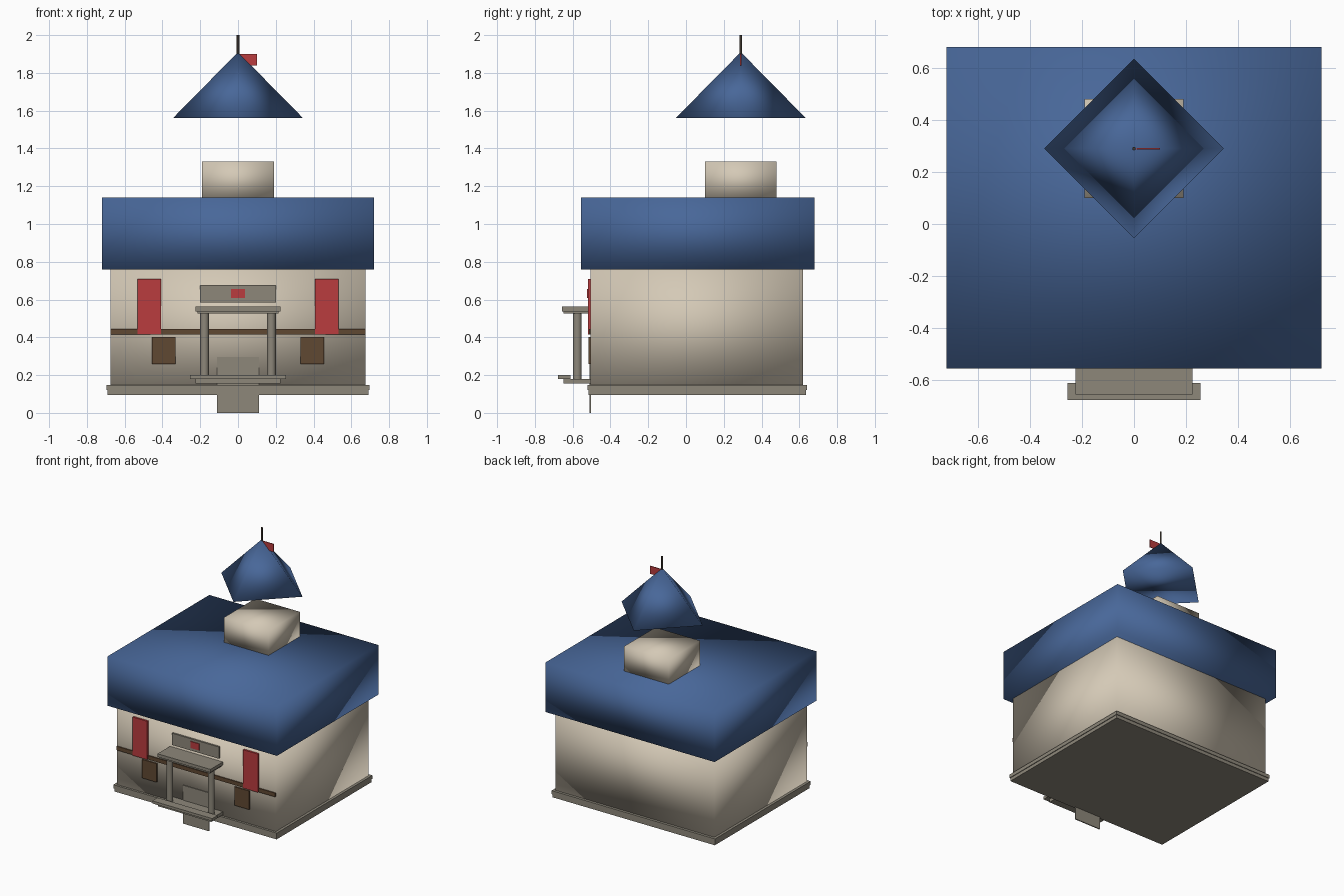
import bpy, math

if "Cube" in bpy.data.objects:
    bpy.data.objects.remove(bpy.data.objects["Cube"])


def srgb(r, g, b):
    lin = lambda c: c / 12.92 if c <= 0.04045 else ((c + 0.055) / 1.055) ** 2.4
    return (lin(r / 255), lin(g / 255), lin(b / 255), 1)


def material(name, *rgb):
    m = bpy.data.materials.new(name)
    m.diffuse_color = srgb(*rgb)
    m.use_nodes = True
    m.node_tree.nodes["Principled BSDF"].inputs["Base Color"].default_value = m.diffuse_color
    return m


PLASTER = material("beige plaster", 212, 201, 182)
BLUE = material("blue roof", 72, 103, 153)
STONE = material("grey stone", 141, 135, 122)
WOOD = material("brown wood", 96, 72, 50)
RED = material("red cloth", 186, 60, 62)
DARK = material("dark pole", 62, 54, 46)


def finish(name, mat, smooth):
    o = bpy.context.object
    o.name = name
    o.data.materials.append(mat)
    if smooth:
        bpy.ops.object.shade_smooth()
    return o


def box(name, mat, x, y, z, smooth=False):
    """Box from (min, max) pairs."""
    bpy.ops.mesh.primitive_cube_add(size=1)
    o = finish(name, mat, smooth)
    for v in o.data.vertices:
        for i, (lo, hi) in enumerate((x, y, z)):
            v.co[i] = lo if v.co[i] < 0 else hi
    return o


# stone base, two thin courses
box("base_lower", STONE, (-.69, .69), (-.517, .635), (.095, .12))
box("base_upper", STONE, (-.695, .695), (-.522, .64), (.12, .147))

# soft-shaded walls, roof block and tower
box("walls", PLASTER, (-.675, .675), (-.505, .62), (.14, .77), True)
box("main_roof", BLUE, (-.72, .72), (-.555, .68), (.76, 1.14), True)
box("tower", PLASTER, (-.19, .19), (.1, .48), (1.13, 1.33), True)

# four-sided spire with its corners on the axes
bpy.ops.mesh.primitive_cone_add(vertices=4, radius1=.345, radius2=0, depth=.35,
                                location=(0, .29, 1.735))
finish("spire", BLUE, True)

# flag and pole
bpy.ops.mesh.primitive_cylinder_add(vertices=10, radius=.007, depth=.28, location=(0, .29, 1.86))
finish("flag_pole", DARK, True)
bpy.context.object.data.polygons.foreach_set(
    "use_smooth", [len(p.vertices) == 4 for p in bpy.context.object.data.polygons])
box("flag", RED, (.005, .1), (.287, .293), (1.84, 1.9))

# front trim: beam, door, sign
box("wood_beam", WOOD, (-.675, .675), (-.513, -.5), (.415, .445))
box("door", STONE, (-.11, .11), (-.51, -.502), (0, .295))
box("sign", STONE, (-.2, .2), (-.519, -.5), (.585, .675))
box("sign_emblem", RED, (-.037, .037), (-.525, -.518), (.607, .657))

# porch
box("porch_floor", STONE, (-.225, .225), (-.648, -.505), (.155, .18))
box("porch_step", STONE, (-.255, .255), (-.677, -.612), (.18, .2))
box("porch_roof_lower", STONE, (-.215, .215), (-.648, -.5), (.525, .538))
box("porch_roof_upper", STONE, (-.225, .225), (-.656, -.5), (.538, .562))

# mirrored pairs
for side, s in (("left", -1), ("right", 1)):
    pair = lambda a, b: tuple(sorted((s * a, s * b)))
    box(side + "_banner", RED, pair(.408, .533), (-.52, -.5), (.415, .71))
    box(side + "_window", WOOD, pair(.332, .455), (-.515, -.502), (.26, .403))
    bpy.ops.mesh.primitive_cylinder_add(vertices=16, radius=.023, depth=.35,
                                        location=(s * .177, -.575, .353))
    finish(side + "_column", STONE, False)
    bpy.ops.object.shade_smooth_by_angle(angle=math.radians(40))
